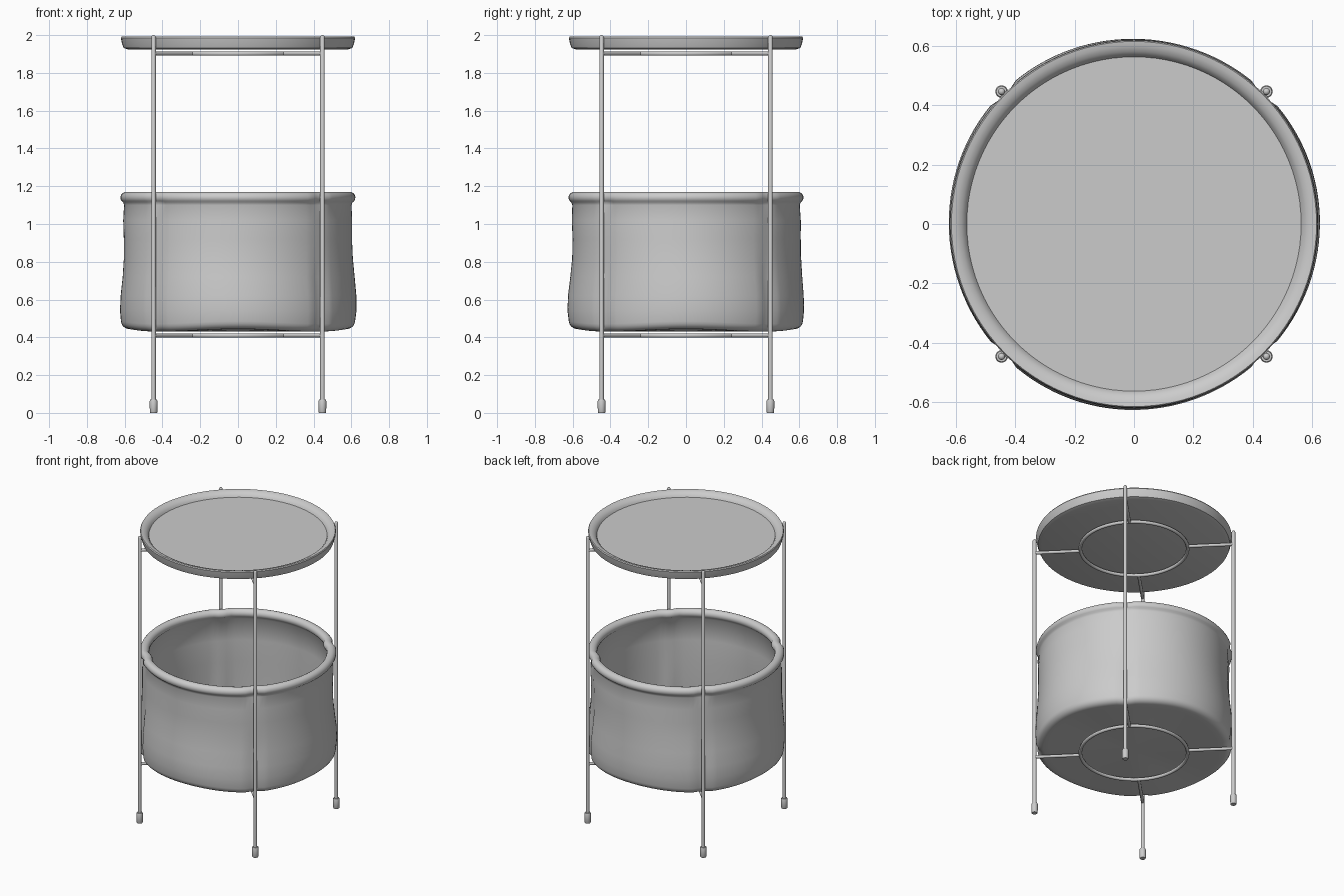
import bpy, bmesh
from math import cos, sin, pi, tau, exp, radians
from mathutils import Vector

cube = bpy.data.objects.get("Cube")
if cube:
    bpy.data.objects.remove(cube, do_unlink=True)


def material(name, rgb):
    m = bpy.data.materials.new(name)
    m.use_nodes = True
    m.diffuse_color = (*rgb, 1)
    m.node_tree.nodes["Principled BSDF"].inputs["Base Color"].default_value = (*rgb, 1)
    return m


GREY = material("plain grey", (0.6, 0.6, 0.6))
LEG_RADIUS = 0.632          # distance of the legs from the centre
LEG_ANGLES = [pi / 4 + i * pi / 2 for i in range(4)]


def finish(bm, name, angle=40):
    bmesh.ops.remove_doubles(bm, verts=bm.verts, dist=1e-5)
    bmesh.ops.recalc_face_normals(bm, faces=bm.faces)
    mesh = bpy.data.meshes.new(name)
    bm.to_mesh(mesh)
    bm.free()
    mesh.materials.append(GREY)
    ob = bpy.data.objects.new(name, mesh)
    bpy.context.collection.objects.link(ob)
    bpy.ops.object.select_all(action='DESELECT')
    ob.select_set(True)
    bpy.context.view_layer.objects.active = ob
    bpy.ops.object.shade_smooth_by_angle(angle=radians(angle))
    return ob


def lathe(name, profile, segments, centre=(0, 0), warp=None, angle=40):
    """Spin a (radius, z) profile about a vertical axis, optionally warped by angle."""
    bm = bmesh.new()
    rings = []
    for i in range(segments):
        a = tau * i / segments
        ring = []
        for r, z in profile:
            if warp:
                r, z = warp(r, z, a)
            ring.append(bm.verts.new((centre[0] + r * cos(a), centre[1] + r * sin(a), z)))
        rings.append(ring)
    for i in range(segments):
        p, q = rings[i], rings[(i + 1) % segments]
        for k in range(len(profile) - 1):
            bm.faces.new((p[k], q[k], q[k + 1], p[k + 1]))
    bmesh.ops.remove_doubles(bm, verts=bm.verts, dist=1e-5)
    return finish(bm, name, angle)


def rod(name, start, end, radius):
    start, end = Vector(start), Vector(end)
    bm = bmesh.new()
    bmesh.ops.create_cone(bm, cap_ends=True, segments=12, radius1=radius, radius2=radius,
                          depth=(end - start).length)
    turn = Vector((0, 0, 1)).rotation_difference(end - start)
    for v in bm.verts:
        v.co = turn @ v.co + (start + end) / 2
    return finish(bm, name)


def arc(r, z, radius, start, end, steps):
    """Profile points along an arc, angles in degrees."""
    angles = [radians(start + (end - start) * i / steps) for i in range(steps + 1)]
    return [(r + radius * cos(a), z + radius * sin(a)) for a in angles]


# Tray with a raised, rounded lip
tray = [(0, 1.925), (0.585, 1.925), (0.606, 1.932), (0.614, 1.955), (0.62, 1.985),
        (0.616, 1.992), (0.60, 1.99), (0.582, 1.982), (0.57, 1.97), (0.564, 1.958), (0, 1.958)]
lathe("tray", tray, 96)


# Fabric basket: bulging wall, rolled hem, hollow inside
def fabric(r, z, a):
    near_leg = sum(exp(-((cos(a - t) - 1) / 0.002) ** 2) for t in LEG_ANGLES)
    height = (z - 0.43) / 0.74
    if r > 0.5:
        r += 0.004 * sin(3 * a + 5 * height) * sin(pi * max(0, min(1, height)))
        r -= near_leg * (0.012 if z > 1.1 or z < 0.75 else 0.004)
    if z < 0.52:
        z += 0.007 * (1 + cos(4 * a)) * min(1, r / 0.5)
    return r, z


basket = [(0, 0.432), (0.3, 0.432), (0.54, 0.43)]
basket += arc(0.575, 0.475, 0.045, -90, -5, 5)
basket += [(0.626, 0.54), (0.624, 0.62), (0.614, 0.72), (0.606, 0.82), (0.604, 0.92),
           (0.606, 1.02), (0.602, 1.1)]
basket += arc(0.592, 1.14, 0.03, -60, 215, 12)
basket += [(0.588, 1.1), (0.59, 0.95), (0.59, 0.8), (0.604, 0.62), (0.605, 0.54),
           (0.59, 0.48), (0.55, 0.457), (0, 0.457)]
lathe("fabric_basket", basket, 128, warp=fabric, angle=60)

# Legs with capped feet, and spokes running in to the support rings
RING = 0.34
LEVELS = {"lower": 0.41, "upper": 1.902}
for n, a in enumerate(LEG_ANGLES):
    x, y = LEG_RADIUS * cos(a), LEG_RADIUS * sin(a)
    leg = [(0, 0.03), (0.012, 0.03), (0.012, 1.99), (0.008, 1.998), (0, 2.0)]
    lathe(f"leg_{n + 1}", leg, 14, (x, y), angle=50)
    foot = [(0, 0), (0.018, 0), (0.02, 0.004), (0.021, 0.062), (0.018, 0.07), (0, 0.07)]
    lathe(f"foot_cap_{n + 1}", foot, 16, (x, y))
    for level, z in LEVELS.items():
        rod(f"{level}_spoke_{n + 1}", (RING * cos(a), RING * sin(a), z), (x, y, z), 0.0105)

for level, z in LEVELS.items():
    lathe(f"{level}_support_ring", arc(RING, z, 0.0115, 0, 360, 10), 64)
